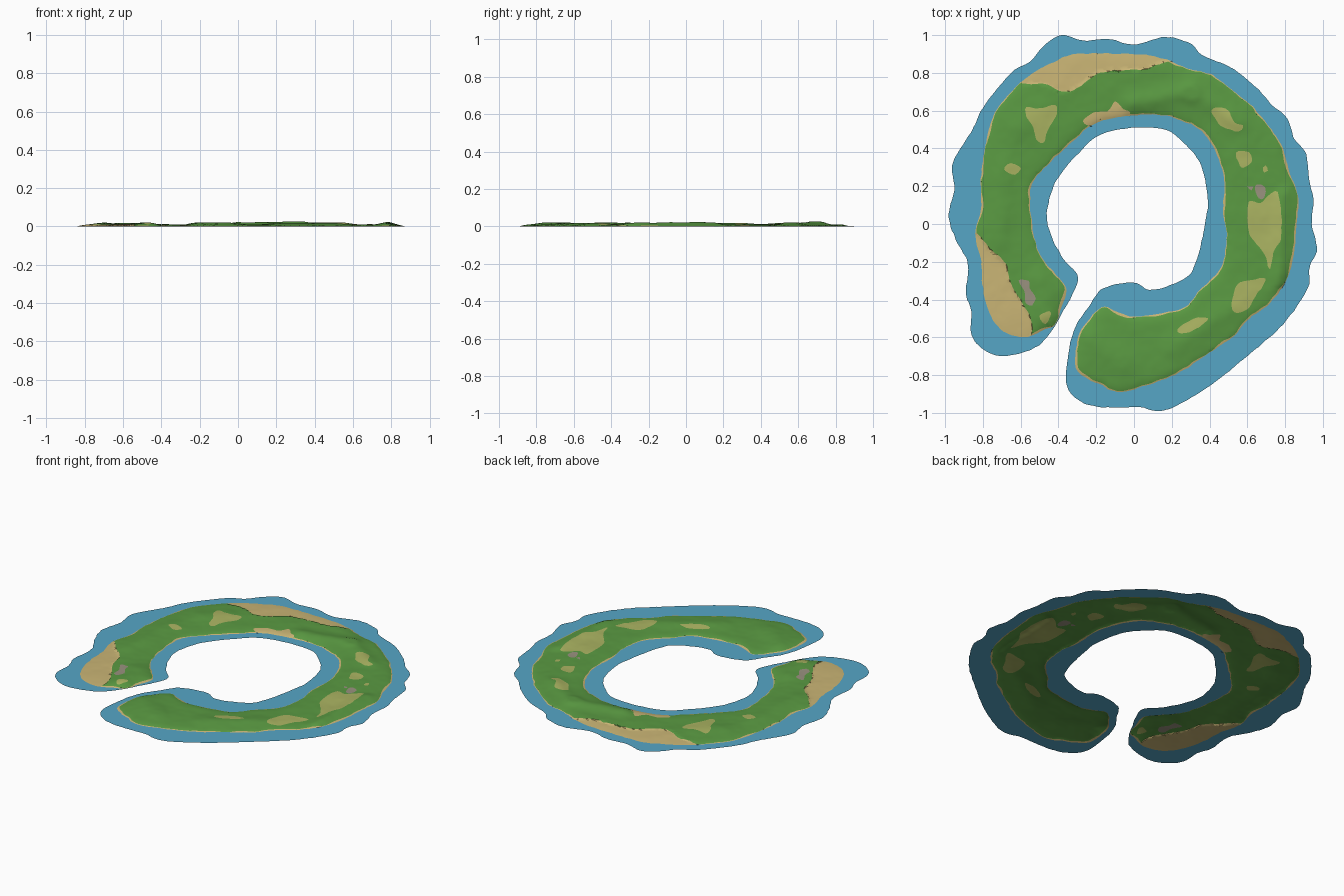
import bpy, bmesh, math, random
from mathutils import Vector, kdtree, noise
from mathutils.geometry import delaunay_2d_cdt

if "Cube" in bpy.data.objects:
    bpy.data.objects.remove(bpy.data.objects["Cube"])

random.seed(4)
STEP = 0.015

# Outlines in hundredths of a unit, running clockwise
WATER = [(-38,100),(-26,97),(-14,98),(0,95),(16,99),(29,96),(37,89),(51,83),(65,72),(72,64),
         (81,56),(85,45),(91,37),(93,21),(95,13),(94,0),(97,-13),(93,-23),(92,-34),(79,-53),
         (61,-69),(41,-85),(23,-96),(13,-99),(3,-97),(-16,-97),(-26,-95),(-34,-89),(-36,-79),
         (-32,-57),(-24,-44),(-16,-34),(0,-31),(8,-35),(20,-32),(29,-27),(34,-16),(39,8),
         (38,21),(34,34),(24,45),(16,50),(0,51),(-16,48),(-26,41),(-41,23),(-46,5),(-43,-8),
         (-37,-19),(-30,-27),(-32,-36),(-46,-60),(-56,-67),(-69,-70),(-79,-67),(-86,-59),
         (-86,-46),(-89,-37),(-88,-21),(-95,-7),(-98,5),(-95,19),(-96,32),(-85,51),(-79,63),
         (-65,80),(-55,86),(-47,95)]
LAND = [(-42,86),(-30,90),(-2,90),(14,88),(29,82),(41,79),(53,70),(64,61),(74,48),(79,39),
        (82,28),(87,14),(86,-4),(84,-19),(80,-31),(72,-42),(61,-50),(52,-60),(40,-68),(27,-77),
        (11,-84),(-7,-89),(-18,-85),(-29,-79),(-31,-72),(-30,-61),(-26,-53),(-17,-44),(-8,-47),
        (1,-49),(16,-47),(27,-44),(35,-35),(44,-26),(48,-17),(49,-5),(47,8),(48,21),(45,34),
        (37,48),(27,54),(13,58),(-5,57),(-21,53),(-31,45),(-45,32),(-54,21),(-55,8),(-53,-5),
        (-50,-16),(-42,-26),(-36,-34),(-38,-44),(-42,-53),(-50,-57),(-58,-60),(-69,-57),
        (-76,-48),(-80,-34),(-81,-20),(-84,-5),(-81,8),(-81,24),(-79,40),(-76,53),(-71,63),
        (-63,72),(-55,79)]
BEACHES = [
    [(-60,75),(-53,84),(-42,92),(0,94),(24,88),(14,85),(5,82),(-18,80),(-28,73),(-37,70),(-47,74)],
    [(-86,-4),(-76,-13),(-68,-21),(-65,-32),(-60,-40),(-55,-49),(-54,-57),(-59,-64),(-71,-61),
     (-82,-50),(-85,-24)],
    [(-27,54),(-21,59),(-14,60),(-10,65),(-6,61),(-2,59),(-5,54),(-18,51)]]
DRY = [
    [(-57,62),(-49,61),(-42,63),(-41,58),(-45,51),(-48,43),(-52,45),(-53,51),(-57,57)],
    [(-69,29),(-65,32),(-60,30),(-63,26)],
    [(41,60),(45,62),(50,60),(53,54),(58,52),(55,49),(46,52)],
    [(54,38),(61,38),(62,33),(57,30)],
    [(61,12),(67,11),(71,15),(76,17),(78,5),(78,-8),(74,-14),(72,-24),(69,-16),(62,-7),(60,3)],
    [(54,-33),(61,-30),(70,-29),(65,-37),(60,-45),(52,-46)],
    [(23,-56),(32,-50),(39,-50),(35,-54),(27,-58)],
    [(-50,-49),(-45,-46),(-44,-49),(-47,-53)],
    [(68,30),(70,31),(71,28),(69,27)]]
ROCK = [
    [(-61,-30),(-56,-30),(-55,-34),(-52,-39),(-54,-43),(-57,-42),(-58,-36)],
    [(64,20),(69,20),(69,14),(66,14)],
    [(60,20),(63,20),(62,18)]]
# Ridges: start, end, height, half width
RIDGES = [((0,64),(30,70),.013,.055), ((30,70),(55,54),.011,.05), ((-71,-8),(-69,30),.009,.06),
          ((-50,-30),(-46,-48),.011,.06), ((79,15),(77,-32),.013,.04), ((-22,-62),(-6,-74),.012,.07),
          ((20,-66),(50,-45),.008,.06), ((-62,50),(-50,60),.008,.07)]


def smooth_loop(points, rough=0.0):
    """Closed Catmull-Rom curve sampled at an even density."""
    p = [Vector((x / 100, y / 100)) for x, y in points]
    n, out = len(p), []
    for i in range(n):
        a, b, c, d = p[i - 1], p[i], p[(i + 1) % n], p[(i + 2) % n]
        k = max(1, round((c - b).length / 0.016))
        for j in range(k):
            t = j / k
            q = 0.5 * (2*b + (c - a)*t + (2*a - 5*b + 4*c - d)*t*t + (3*b - a - 3*c + d)*t**3)
            wob = Vector((noise.noise((q.x*25, q.y*25, 1)), noise.noise((q.x*25, q.y*25, 7))))
            out.append(q + wob * rough)
    return out


class Region:
    """Closed outline with an inside test."""
    def __init__(self, loop):
        self.loop = loop
        self.x0, self.x1 = min(v.x for v in loop), max(v.x for v in loop)
        self.y0, self.y1 = min(v.y for v in loop), max(v.y for v in loop)

    def has(self, q):
        if not (self.x0 < q.x < self.x1 and self.y0 < q.y < self.y1):
            return False
        inside, a = False, self.loop[-1]
        for b in self.loop:
            if (a.y > q.y) != (b.y > q.y) and q.x < a.x + (q.y - a.y) * (b.x - a.x) / (b.y - a.y):
                inside = not inside
            a = b
        return inside


def inset(loop):
    """Uneven inner edge of the narrow shore strip."""
    out = []
    for i, v in enumerate(loop):
        t = (loop[(i + 1) % len(loop)] - loop[i - 1]).normalized()
        out.append(v + Vector((t.y, -t.x)) * max(0.002, 0.007 + 0.012 * noise.noise((v.x*9, v.y*9, 3))))
    return out


water = Region(smooth_loop(WATER, 0.004))
land = Region(smooth_loop(LAND, 0.006))
grass = Region(inset(land.loop))
beaches, dry, rock = ([Region(smooth_loop(p, 0.006)) for p in s] for s in (BEACHES, DRY, ROCK))

shore = kdtree.KDTree(len(land.loop))
for i, v in enumerate(land.loop):
    shore.insert((v.x, v.y, 0), i)
shore.balance()


def height(q):
    d = shore.find((q.x, q.y, 0))[2]
    if d < 0.002 or not land.has(q):
        return 0.0
    sandy = any(b.has(q) for b in beaches[:2])
    h = 0.006 if sandy else 0.010
    for a, b, top, w in RIDGES:
        a, b = Vector(a) / 100, Vector(b) / 100
        t = min(1, max(0, (q - a).dot(b - a) / (b - a).length_squared))
        h += top * math.exp(-((q - a.lerp(b, t)).length / w) ** 2)
    h += 0.0025 * noise.noise((q.x*9, q.y*9, 0)) + 0.0012 * noise.noise((q.x*24, q.y*24, 5))
    return min(0.026, max(0.002, h)) * (1 - math.exp(-d / (0.06 if sandy else 0.026)))


# Triangulate all outlines together with a jittered grid on the land
points, edges = [], []
for r in [water, land, grass] + beaches + dry + rock:
    s, n = len(points), len(r.loop)
    points += r.loop
    edges += [(s + i, s + (i + 1) % n) for i in range(n)]
N = int(1 / STEP)
for i in range(-N, N + 1):
    for j in range(-N, N + 1):
        q = Vector((i * STEP + random.uniform(-.002, .002), j * STEP + random.uniform(-.002, .002)))
        if grass.has(q):
            points.append(q)
flat, _, tris, *_ = delaunay_2d_cdt(points, edges, [], 0, 1e-5)
coords = [(q.x, q.y, height(q)) for q in flat]


def ground(c):
    if any(r.has(c) for r in rock):
        return 3
    if any(r.has(c) for r in dry):
        return 2
    if not grass.has(c) or any(r.has(c) for r in beaches):
        return 1
    return 0


sea_faces, land_faces, land_mats = [], [], []
for f in tris:
    c = sum((flat[i] for i in f), Vector((0, 0))) / len(f)
    if land.has(c):
        land_faces.append(f)
        land_mats.append(ground(c))
    elif water.has(c):
        sea_faces.append(f)


def material(name, hexa):
    m = bpy.data.materials.new(name)
    lin = [((int(hexa[i:i+2], 16) / 255 + 0.055) / 1.055) ** 2.4 for i in (0, 2, 4)]
    m.diffuse_color = (*lin, 1)
    m.use_nodes = True
    m.node_tree.nodes["Principled BSDF"].inputs["Base Color"].default_value = m.diffuse_color
    return m


def build(name, faces, mats, indices=None):
    me = bpy.data.meshes.new(name)
    me.from_pydata(coords, [], [list(f) for f in faces])
    for m in mats:
        me.materials.append(m)
    if indices:
        for p, k in zip(me.polygons, indices):
            p.material_index = k
    bm = bmesh.new()
    bm.from_mesh(me)
    bmesh.ops.delete(bm, geom=[v for v in bm.verts if not v.link_faces], context='VERTS')
    for f in bm.faces:
        f.normal_update()
        if f.normal.z < 0:
            f.normal_flip()
    bm.to_mesh(me)
    bm.free()
    ob = bpy.data.objects.new(name, me)
    bpy.context.collection.objects.link(ob)
    bpy.ops.object.select_all(action='DESELECT')
    ob.select_set(True)
    bpy.context.view_layer.objects.active = ob
    bpy.ops.object.shade_smooth_by_angle(angle=math.radians(30))


# Flat shallows around the land, and the land itself
build("shallow_water", sea_faces, [material("water blue", "56A6C6")])
build("island", land_faces, [material("grass green", "5A9A42"), material("beach sand", "CAB575"),
                             material("dry grass", "ABB462"), material("grey rock", "9A927F")], land_mats)
